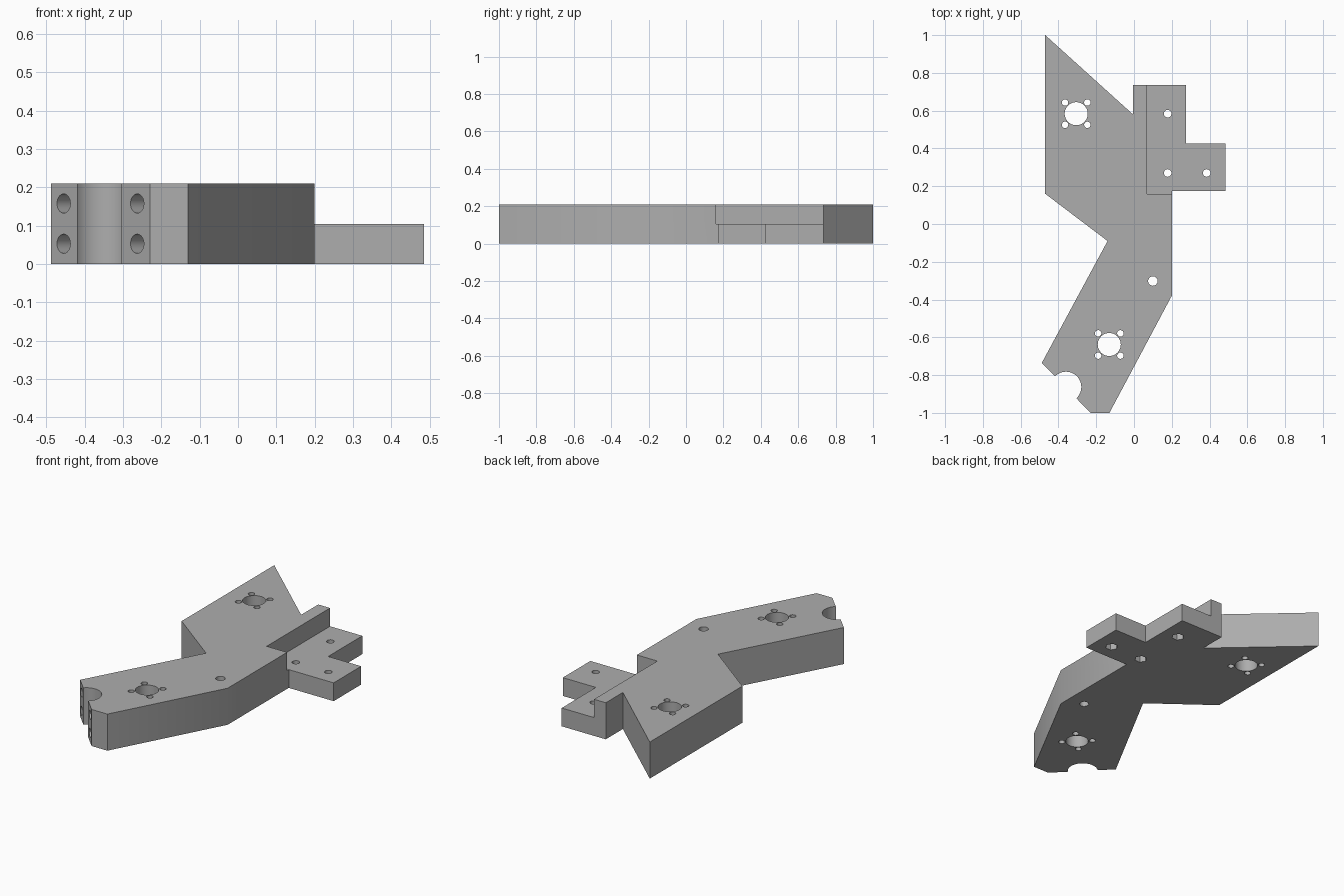
import bpy, bmesh, math
from mathutils import Vector

old = bpy.data.objects.get("Cube")
if old:
    bpy.data.objects.remove(old, do_unlink=True)

THICK = 0.21
STEP = 0.105

grey = bpy.data.materials.new("plain grey")
grey.use_nodes = True
colour = (0.42, 0.42, 0.42, 1)
grey.diffuse_color = colour
grey.node_tree.nodes["Principled BSDF"].inputs["Base Color"].default_value = colour


def prism(name, outline, z0, z1):
    """Extrude a flat outline between two heights."""
    bm = bmesh.new()
    face = bm.faces.new([bm.verts.new((x, y, z0)) for x, y in outline])
    top = bmesh.ops.extrude_face_region(bm, geom=[face])["geom"]
    moved = [v for v in top if isinstance(v, bmesh.types.BMVert)]
    bmesh.ops.translate(bm, verts=moved, vec=(0, 0, z1 - z0))
    bmesh.ops.recalc_face_normals(bm, faces=bm.faces)
    mesh = bpy.data.meshes.new(name)
    bm.to_mesh(mesh)
    bm.free()
    mesh.materials.append(grey)
    ob = bpy.data.objects.new(name, mesh)
    bpy.context.collection.objects.link(ob)
    return ob


def circle(x, y, r, sides):
    return [(x + r * math.cos(math.tau * i / sides),
             y + r * math.sin(math.tau * i / sides)) for i in range(sides)]


# Main plate: full footprint including the low ledge
plate = prism("bracket_plate", [
    (-0.47, 1), (-0.47, 0.16), (-0.14, -0.09), (-0.488, -0.735),
    (-0.23, -1), (-0.13, -1), (0.2, -0.38), (0.2, 0.175), (0.485, 0.175),
    (0.485, 0.425), (0.275, 0.425), (0.275, 0.735), (-0.005, 0.735),
    (-0.005, 0.58)], 0, THICK)

cutters = []


def drill(x, y, r, sides=32, z0=-0.05, z1=THICK + 0.05):
    cutters.append(prism("hole_cutter", circle(x, y, r, sides), z0, z1))


# Ledge step on the model's left
cutters.append(prism("ledge_cutter", [(0.07, 0.16), (0.6, 0.16), (0.6, 0.8),
                                      (0.07, 0.8)], STEP, THICK + 0.05))

# Motor mounts: a large bore with four screw holes
for cx, cy in ((-0.306, 0.584), (-0.131, -0.638)):
    drill(cx, cy, 0.061, 48)
    for sx in (-1, 1):
        for sy in (-1, 1):
            drill(cx + sx * 0.059, cy + sy * 0.059, 0.017)

# Single hole in the arm, and ledge holes with nut pockets below
drill(0.1, -0.302, 0.025)
for x, y in ((0.178, 0.584), (0.178, 0.27), (0.385, 0.27)):
    drill(x, y, 0.02)
    drill(x, y, 0.034, 6, -0.05, 0.045)

# Round notch in the slanted end, flanked by pairs of screw holes
drill(-0.36, -0.863, 0.081, 64)
inward = Vector((1, 1, 0)).normalized()
for x, y in ((-0.455, -0.769), (-0.263, -0.966)):
    for z in (0.053, 0.158):
        hole = prism("end_hole_cutter", circle(0, 0, 0.025, 32), -0.05, 0.2)
        hole.rotation_euler = inward.to_track_quat("Z", "Y").to_euler()
        hole.location = (x, y, z)
        cutters.append(hole)

# Cut everything, then drop the cutters
bpy.context.view_layer.objects.active = plate
for cutter in cutters:
    cutter.hide_render = True
    mod = plate.modifiers.new("cut", "BOOLEAN")
    mod.operation = "DIFFERENCE"
    mod.solver = "EXACT"
    mod.object = cutter
    bpy.ops.object.modifier_apply(modifier=mod.name)
    bpy.data.objects.remove(cutter, do_unlink=True)

bpy.ops.object.select_all(action="DESELECT")
plate.select_set(True)
bpy.ops.object.shade_smooth_by_angle(angle=math.radians(30))
